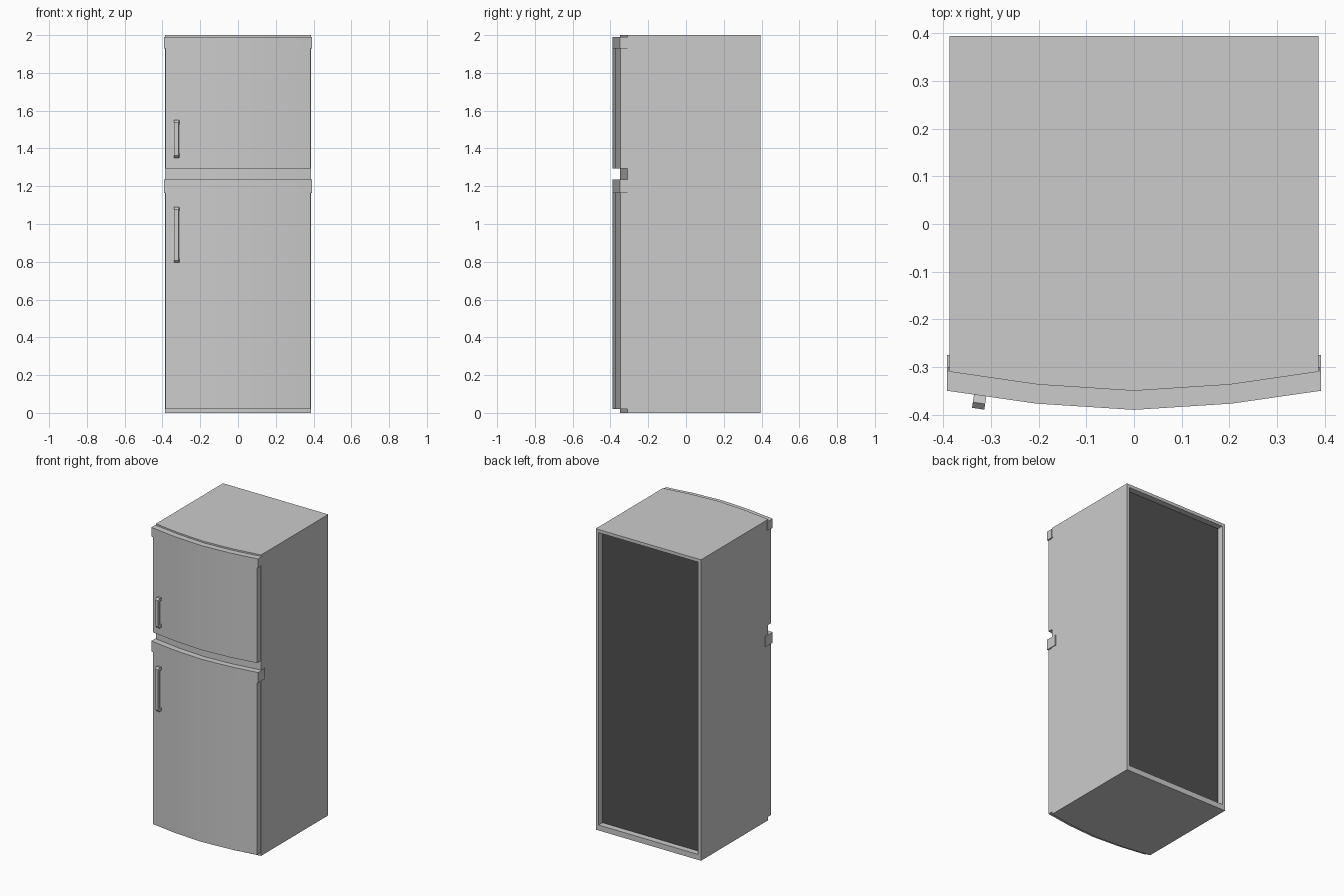
import bpy, bmesh, math
from mathutils import Matrix, Vector

if "Cube" in bpy.data.objects:
    bpy.data.objects.remove(bpy.data.objects["Cube"])

# bowed front line shared by cabinet, doors and trims
BOW = [(-1, 0.040), (-0.52, 0.013), (0, 0), (0.52, 0.013), (1, 0.040)]


def bow(half, y):
    return [(x * half, y + d) for x, d in BOW]


def finish(name, bm):
    bmesh.ops.recalc_face_normals(bm, faces=bm.faces)
    mesh = bpy.data.meshes.new(name)
    bm.to_mesh(mesh)
    bm.free()
    ob = bpy.data.objects.new(name, mesh)
    bpy.context.collection.objects.link(ob)
    bpy.context.view_layer.objects.active = ob
    ob.select_set(True)
    bpy.ops.object.shade_smooth_by_angle(angle=math.radians(30))
    ob.select_set(False)
    return ob


def prism(points, move):
    """Extrude a closed 3D outline along a vector."""
    bm = bmesh.new()
    face = bm.faces.new([bm.verts.new(p) for p in points])
    ext = bmesh.ops.extrude_face_region(bm, geom=[face])
    bmesh.ops.translate(bm, vec=move, verts=[g for g in ext["geom"] if isinstance(g, bmesh.types.BMVert)])
    bmesh.ops.recalc_face_normals(bm, faces=bm.faces)
    return bm


def slab(outline, z0, z1):
    return prism([(x, y, z0) for x, y in outline], (0, 0, z1 - z0))


def curved_panel(name, half, front, back, z0, z1):
    return finish(name, slab(bow(half, front) + bow(half, back)[::-1], z0, z1))


# cabinet with a recessed dark back panel
bm = slab(bow(0.387, -0.35) + [(0.387, 0.395), (-0.387, 0.395)], 0, 2)
back = max(bm.faces, key=lambda f: f.calc_center_median().y)
bmesh.ops.inset_region(bm, faces=[back], thickness=0.03)
for v in back.verts:
    if v.co.z < 1:
        v.co.z += 0.015
ext = bmesh.ops.extrude_discrete_faces(bm, faces=[back])
panel = ext["faces"][0]
bmesh.ops.translate(bm, vec=(0, -0.04, 0), verts=panel.verts)
panel.material_index = 1
cabinet = finish("cabinet", bm)
for name, c in (("body_grey", 0.8), ("back_dark", 0.08)):
    mat = bpy.data.materials.new(name)
    mat.diffuse_color = (c, c, c, 1)
    cabinet.data.materials.append(mat)
cabinet.data.materials[0].diffuse_color = bpy.data.materials.new("plain").diffuse_color

# doors and their slightly wider top trims
curved_panel("lower_door", 0.383, -0.388, -0.349, 0.02, 1.165)
curved_panel("upper_door", 0.383, -0.388, -0.349, 1.295, 1.93)
curved_panel("lower_door_trim", 0.392, -0.390, -0.349, 1.165, 1.235)
curved_panel("upper_door_trim", 0.392, -0.390, -0.349, 1.93, 1.99)

# hinge tabs that wrap the trims round the cabinet sides
for side, s in (("left", -1), ("right", 1)):
    tab = [(s * 0.386, -0.312), (s * 0.392, -0.312), (s * 0.392, -0.275), (s * 0.386, -0.275)]
    finish(side + "_trim_tab", slab(tab, 1.165, 1.235))
    cap = [(s * 0.384, -0.312), (s * 0.390, -0.312), (s * 0.390, -0.300), (s * 0.384, -0.300)]
    finish(side + "_top_tab", slab(cap, 1.93, 1.99))


# handles: bracket profile set square to the curved door
def handle(name, z0, z1):
    d, t, c = 0.034, 0.015, 0.012
    prof = [(0, z0 + 0.004), (-d + 0.012, z0), (-d, z0 + c), (-d, z1 - c), (-d + 0.012, z1), (0, z1 - 0.004),
            (0, z1 - 0.022), (-d + t, z1 - 0.022), (-d + t, z0 + 0.022), (0, z0 + 0.022)]
    bm = prism([(-0.013, y, z) for y, z in prof], (0.026, 0, 0))
    rot = Matrix.Rotation(math.radians(-8.5), 4, "Z")
    bmesh.ops.transform(bm, matrix=Matrix.Translation(Vector((-0.322, -0.354, 0))) @ rot, verts=bm.verts)
    finish(name, bm)


handle("upper_handle", 1.35, 1.55)
handle("lower_handle", 0.795, 1.09)

for m in bpy.data.materials:
    if m.users and not m.is_grease_pencil:
        m.use_nodes = True
        m.node_tree.nodes["Principled BSDF"].inputs["Base Color"].default_value = m.diffuse_color
